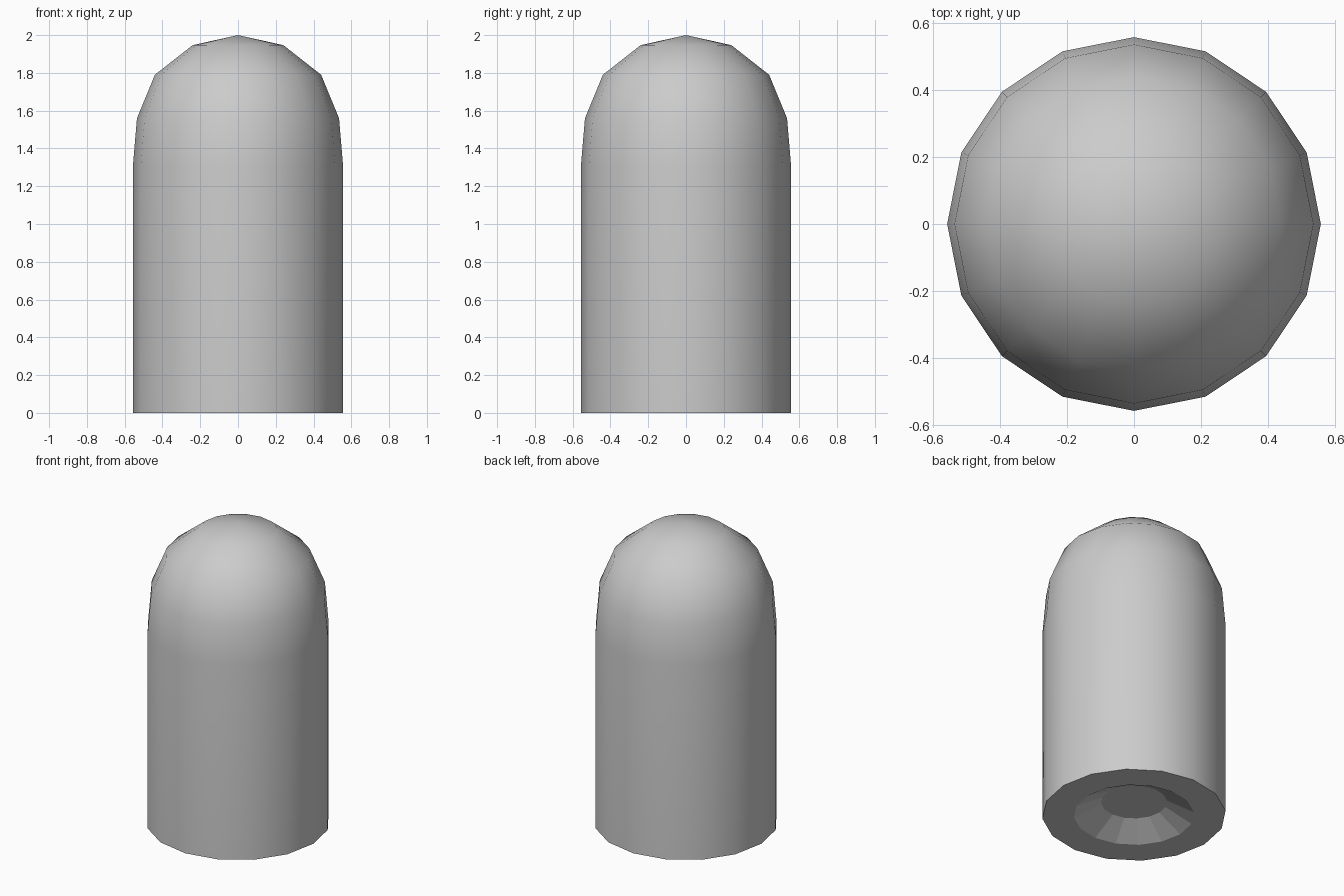
import bpy, bmesh, math

if "Cube" in bpy.data.objects:
    bpy.data.objects.remove(bpy.data.objects["Cube"])

SIDES = 16


def lathe(name, profile, smooth_from):
    """Revolve (radius, z) points; segments from index smooth_from on are smooth."""
    bm = bmesh.new()
    rings = []
    for r, z in profile:
        if r == 0:
            rings.append([bm.verts.new((0, 0, z))])
        else:
            angles = [2 * math.pi * i / SIDES for i in range(SIDES)]
            rings.append([bm.verts.new((r * math.cos(a), r * math.sin(a), z)) for a in angles])
    # flat floor of the recess
    bm.faces.new(rings[0][::-1])
    for k in range(len(rings) - 1):
        a, b = rings[k], rings[k + 1]
        for i in range(SIDES):
            j = (i + 1) % SIDES
            vs = [a[i], a[j], b[0]] if len(b) == 1 else [a[i], a[j], b[j], b[i]]
            bm.faces.new(vs).smooth = k >= smooth_from
    # crisp edges wherever a flat face meets another face
    for e in bm.edges:
        e.smooth = all(f.smooth for f in e.link_faces)
    bmesh.ops.recalc_face_normals(bm, faces=bm.faces)
    mesh = bpy.data.meshes.new(name)
    bm.to_mesh(mesh)
    bm.free()
    obj = bpy.data.objects.new(name, mesh)
    bpy.context.collection.objects.link(obj)
    return obj


# Domed cylinder with a shallow tapered recess in the base
lathe("domed_body", [
    (0.20, 0.09), (0.365, 0.0),                 # recess floor and rim
    (0.557, 0.0), (0.557, 1.30),                # base and straight wall
    (0.535, 1.56), (0.44, 1.79), (0.24, 1.947), (0, 2.0),  # dome
], smooth_from=2)
